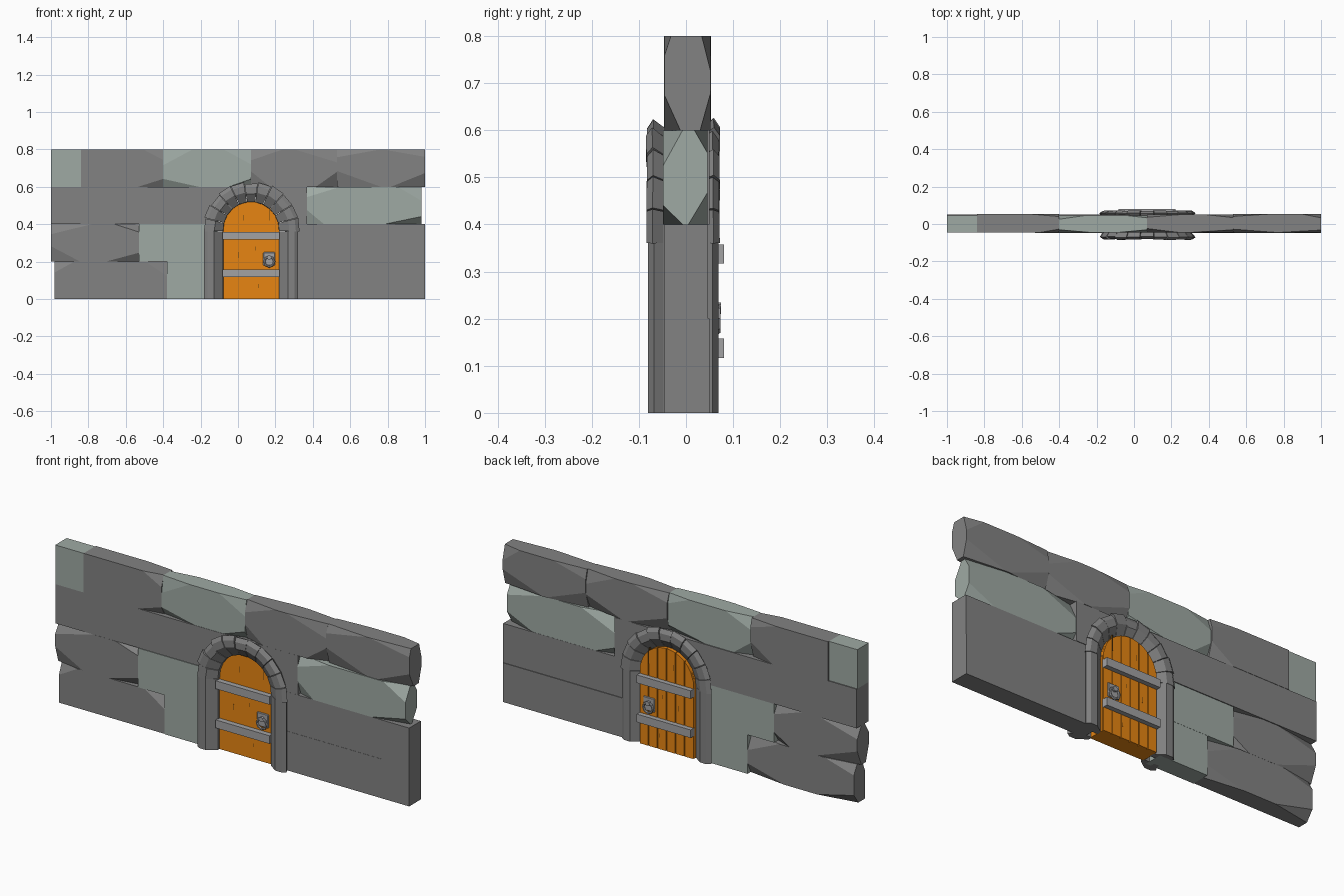
import bpy, bmesh, math, random
from mathutils import Vector

if "Cube" in bpy.data.objects:
    bpy.data.objects.remove(bpy.data.objects["Cube"])

random.seed(4)
CX, SPRING = 0.07, 0.37


def material(name, rgb):
    m = bpy.data.materials.new(name)
    m.diffuse_color = (*rgb, 1)
    m.use_nodes = True
    m.node_tree.nodes["Principled BSDF"].inputs["Base Color"].default_value = m.diffuse_color
    return m


LIGHT = material("light_stone", (0.345, 0.40, 0.37))
DARK = material("dark_stone", (0.225, 0.225, 0.225))
WOOD = material("wood", (0.80, 0.235, 0.006))
IRON = material("iron", (0.36, 0.36, 0.37))
CRACK = material("crack", (0.12, 0.05, 0.005))


def finish(name, bm, mat):
    bmesh.ops.recalc_face_normals(bm, faces=bm.faces)
    me = bpy.data.meshes.new(name)
    bm.to_mesh(me)
    bm.free()
    ob = bpy.data.objects.new(name, me)
    bpy.context.collection.objects.link(ob)
    me.materials.append(mat)
    return ob


def box_bm(x0, x1, y0, y1, z0, z1):
    bm = bmesh.new()
    bmesh.ops.create_cube(bm, size=1)
    for v in bm.verts:
        v.co = ((x0 + x1) / 2 + v.co.x * (x1 - x0), (y0 + y1) / 2 + v.co.y * (y1 - y0),
                (z0 + z1) / 2 + v.co.z * (z1 - z0))
    return bm


def box(name, dims, mat, bevel=0):
    ob = finish(name, box_bm(*dims), mat)
    if bevel:
        ob.modifiers.new("bevel", 'BEVEL').width = bevel
        ob.modifiers["bevel"].segments = 1
    return ob


def loft(name, a, b, mat):
    """Solid between two matching closed sections."""
    bm = bmesh.new()
    va, vb = [bm.verts.new(p) for p in a], [bm.verts.new(p) for p in b]
    bm.faces.new(va)
    bm.faces.new(vb[::-1])
    n = len(va)
    for i in range(n):
        j = (i + 1) % n
        bm.faces.new((va[i], va[j], vb[j], vb[i]))
    return finish(name, bm, mat)


def arch_outline(r, z0, y, steps=14):
    pts = [(CX - r, y, z0)]
    for i in range(steps + 1):
        a = math.pi * (1 - i / steps)
        pts.append((CX + r * math.cos(a), y, SPRING + r * math.sin(a)))
    return pts + [(CX + r, y, z0)]


# Opening cutter for the wall stones
cutter = loft("opening_cutter", arch_outline(0.18, -0.1, -0.3), arch_outline(0.18, -0.1, 0.3), DARK)
cutter.hide_render = True
cutter.hide_set(True)


# Wall stone: box with tetrahedral chips taken off the corners of its worn ends
def stone(name, x0, x1, z0, z1, ends, mat, cut=False):
    y0, y1 = -random.uniform(0.044, 0.049), random.uniform(0.045, 0.053)
    bm = box_bm(x0, x1, y0, y1, z0, z1)
    for end in ends:
        x, sx = (x0, 1) if end == 'L' else (x1, -1)
        for y, sy in ((y0, 1), (y1, -1)):
            for z, sz in ((z0, 1), (z1, -1)):
                if z == 0 and random.random() < 0.5:
                    continue
                dx = random.uniform(0.08, 0.24)
                dy, dz = random.uniform(0.022, 0.042), random.uniform(0.04, 0.085)
                if z == 0.8:
                    dy *= 0.5
                n = Vector((-sx / dx, -sy / dy, -sz / dz))
                bmesh.ops.bisect_plane(bm, geom=bm.verts[:] + bm.edges[:] + bm.faces[:],
                                       plane_co=(x + sx * dx, y, z), plane_no=n, clear_outer=True)
                bmesh.ops.holes_fill(bm, edges=bm.edges[:])
    ob = finish(name, bm, mat)
    if cut:
        mod = ob.modifiers.new("opening", 'BOOLEAN')
        mod.object, mod.operation, mod.solver = cutter, 'DIFFERENCE', 'EXACT'


for i, args in enumerate([
    (-0.98, -0.38, 0, 0.2, "LR", DARK), (-0.38, -0.11, 0, 0.2, "", LIGHT),
    (0.25, 1, 0, 0.2, "", DARK),
    (-1, -0.53, 0.2, 0.4, "LR", DARK), (-0.53, 0.07, 0.2, 0.4, "", LIGHT, True),
    (0.07, 0.84, 0.2, 0.4, "", DARK, True), (0.84, 1, 0.2, 0.4, "", DARK),
    (-1, 0.07, 0.4, 0.6, "", DARK, True), (0.07, 0.37, 0.4, 0.6, "", DARK, True),
    (0.37, 0.98, 0.4, 0.6, "LR", LIGHT),
    (-1, -0.84, 0.6, 0.8, "", LIGHT), (-0.84, -0.4, 0.6, 0.8, "R", DARK),
    (-0.4, 0.07, 0.6, 0.8, "LR", LIGHT), (0.07, 0.53, 0.6, 0.8, "LR", DARK),
    (0.53, 1, 0.6, 0.8, "LR", DARK),
]):
    stone(f"wall_stone_{i}", *args)

# Door surround: (radius, depth) profile swept into posts and arch stones, front and back
PROFILE = [(0.148, 0.02), (0.15, 0.042), (0.197, 0.075), (0.232, 0.075),
           (0.252, 0.062), (0.24, 0.042), (0.235, 0.02)]
STONES, DIP = 11, 0.045
for face, s in (("front", -1), ("back", 1)):
    def section(a, grow):
        out = []
        for r, d in PROFILE:
            g = grow if d > 0.05 else 0
            out.append((CX + (r + g) * math.cos(a), s * (d + g * 0.4) - 0.006,
                        SPRING + (r + g) * math.sin(a)))
        return out

    for side, sx in (("left", -1), ("right", 1)):
        loft(f"{face}_{side}_post", *[[(CX + sx * r, s * d - 0.006, z) for r, d in PROFILE]
                                      for z in (0, 0.362)], DARK)
    step = (math.pi + 2 * DIP) / STONES
    for k in range(STONES):
        a0, a1 = -DIP + step * k + 0.006, -DIP + step * (k + 1) - 0.006
        g0 = random.uniform(-0.002, 0.009)
        loft(f"{face}_arch_stone_{k}", section(a0, g0),
             section(a1, g0 + random.uniform(-0.004, 0.004)), DARK)

# Door: solid arched panel with separate planks on the back
loft("door_panel", arch_outline(0.153, 0, -0.035), arch_outline(0.153, 0, 0.048), WOOD)
PLANKS, R = 6, 0.153
for i in range(PLANKS):
    x0 = -R + 2 * R * i / PLANKS + 0.002
    x1 = -R + 2 * R * (i + 1) / PLANKS - 0.002
    xs = [x0 + (x1 - x0) * t / 3 for t in range(4)]
    top = [(CX + x, SPRING + math.sqrt(max(R * R - x * x, 0))) for x in xs]
    outline = [(CX + x0, 0)] + top + [(CX + x1, 0)]
    loft(f"door_plank_{i}", [(x, 0.03, z) for x, z in outline],
         [(x, 0.057, z) for x, z in outline], WOOD)

# Cracks in the wood on both faces
for i, (x, z, h) in enumerate([(0.168, 0.42, 0.08), (0.03, 0.42, 0.03), (0.0, 0.22, 0.03),
                               (0.11, 0.06, 0.02), (0.09, 0.26, 0.02)]):
    box(f"wood_crack_{i}", (x, x + 0.003, -0.0355, 0.0575, z, z + h), CRACK)

# Iron straps and ring handles on both faces
for face, y0, y1 in (("front", -0.062, -0.03), ("back", 0.05, 0.081)):
    for z in (0.117, 0.317):
        box(f"{face}_strap_{z}", (-0.083, 0.222, y0, y1, z, z + 0.041), IRON)
    s = -1 if face == "front" else 1
    base = -0.035 if s < 0 else 0.056
    ys = sorted((base - s * 0.004, base + s * 0.006))
    box(f"{face}_handle_plate", (0.135, 0.199, *ys, 0.18, 0.25), IRON, 0.003)
    bpy.ops.mesh.primitive_torus_add(major_segments=8, minor_segments=6, major_radius=0.027,
                                     minor_radius=0.006, location=(0.167, base + s * 0.012, 0.2),
                                     rotation=(math.pi / 2, 0, 0))
    bpy.context.object.name = f"{face}_handle_ring"
    bpy.context.object.data.materials.append(IRON)
    bpy.ops.mesh.primitive_cylinder_add(vertices=8, radius=0.012, depth=0.02,
                                        location=(0.167, base + s * 0.008, 0.222),
                                        rotation=(math.pi / 2, 0, 0))
    bpy.context.object.name = f"{face}_handle_boss"
    bpy.context.object.data.materials.append(IRON)
